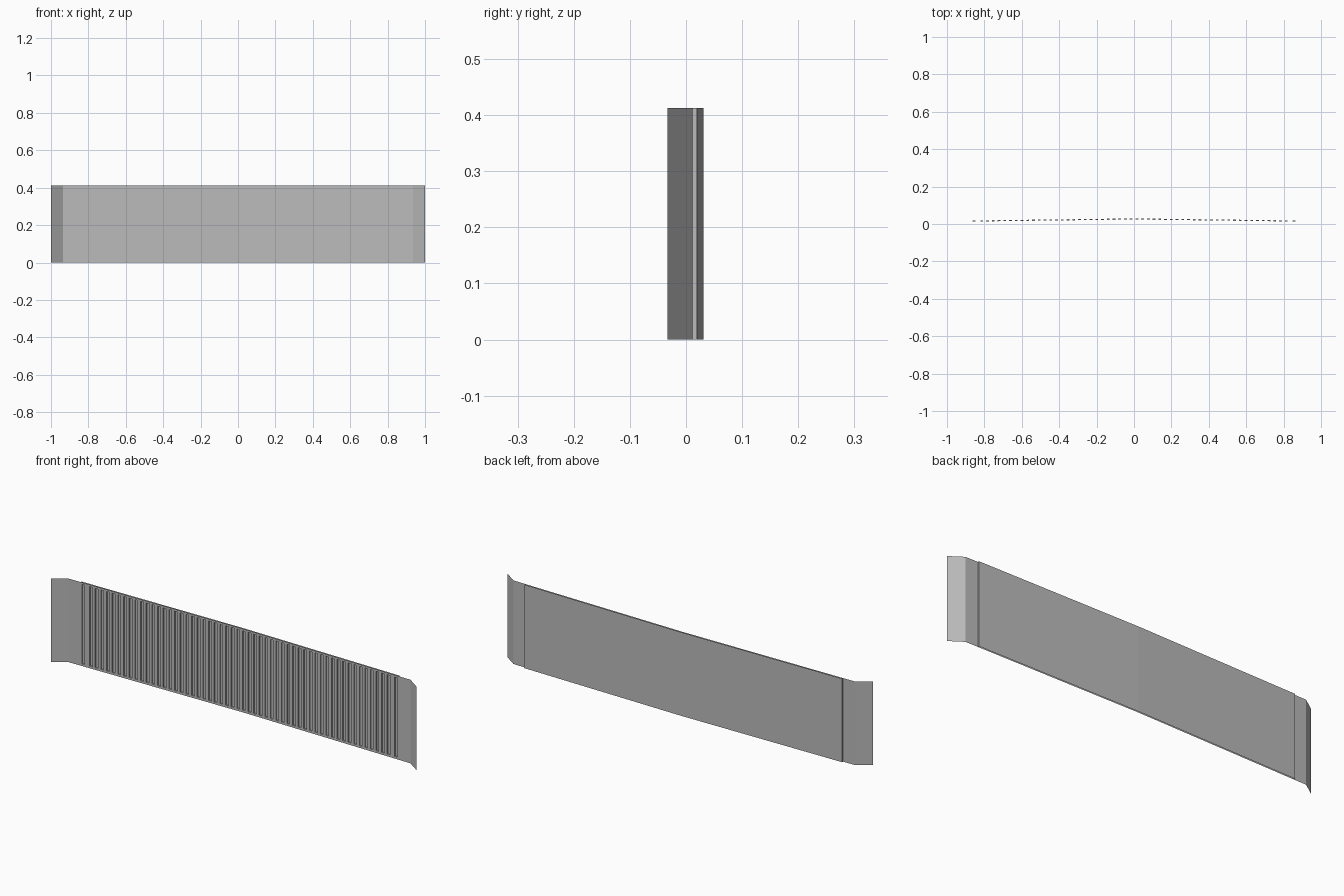
import bpy, bmesh

cube = bpy.data.objects.get("Cube")
if cube:
    bpy.data.objects.remove(cube)

HEIGHT = 0.413
FOLD, END, PANEL = 0.935, 1.0, 0.868      # half widths of the bends
GROOVES, PITCH, GROOVE_W = 54, 0.0307, 0.015


def flat_material(name, rgb):
    mat = bpy.data.materials.new(name)
    mat.use_nodes = True
    mat.diffuse_color = (*rgb, 1)
    mat.node_tree.nodes["Principled BSDF"].inputs["Base Color"].default_value = (*rgb, 1)
    return mat


def front_y(x):
    """Shallow gable across the middle, end flaps bent forward."""
    x = abs(x)
    if x <= FOLD:
        return 0.024 - 0.012 * x / FOLD
    return 0.012 - 0.045 * (x - FOLD) / (END - FOLD)


def make_object(name, bm, mat):
    mesh = bpy.data.meshes.new(name)
    bm.to_mesh(mesh)
    bm.free()
    mesh.materials.append(mat)
    obj = bpy.data.objects.new(name, mesh)
    bpy.context.collection.objects.link(obj)
    return obj


def sheet(bm, path, rows):
    """Upright sheet following a plan path; returns its faces by column and row."""
    grid = [[bm.verts.new((x, y, z)) for z in rows] for x, y in path]
    return [[bm.faces.new((a[j], b[j], b[j + 1], a[j + 1]))
             for j in range(len(rows) - 1)] for a, b in zip(grid, grid[1:])]


grey = flat_material("mid grey", (0.5, 0.5, 0.5))

# Front sheet with a row of upright grooves pressed into it
centres = [(i - (GROOVES - 1) / 2) * PITCH for i in range(GROOVES)]
centres = [-0.855] + centres + [0.855]
edges = [c + s * GROOVE_W / 2 for c in centres for s in (-1, 1)]
xs = sorted(edges + [-END, -FOLD, 0, FOLD, END])
bm = bmesh.new()
cells = sheet(bm, [(x, front_y(x)) for x in xs], [0, 0.011, 0.403, HEIGHT])
grooves = [column[1] for column in cells
           if any(abs(column[1].calc_center_median().x - c) < 0.003 for c in centres)]
pressed = bmesh.ops.extrude_discrete_faces(bm, faces=grooves)["faces"]
for face in pressed:
    bmesh.ops.translate(bm, verts=face.verts, vec=(0, 0.006, 0))
make_object("grooved_front", bm, grey)

# Back cover, stepped out behind the grooves
bm = bmesh.new()
sheet(bm, [(PANEL, front_y(PANEL)), (PANEL, 0.020), (0, 0.031),
           (-PANEL, 0.020), (-PANEL, front_y(PANEL))], [0, HEIGHT])
make_object("back_cover", bm, grey)
